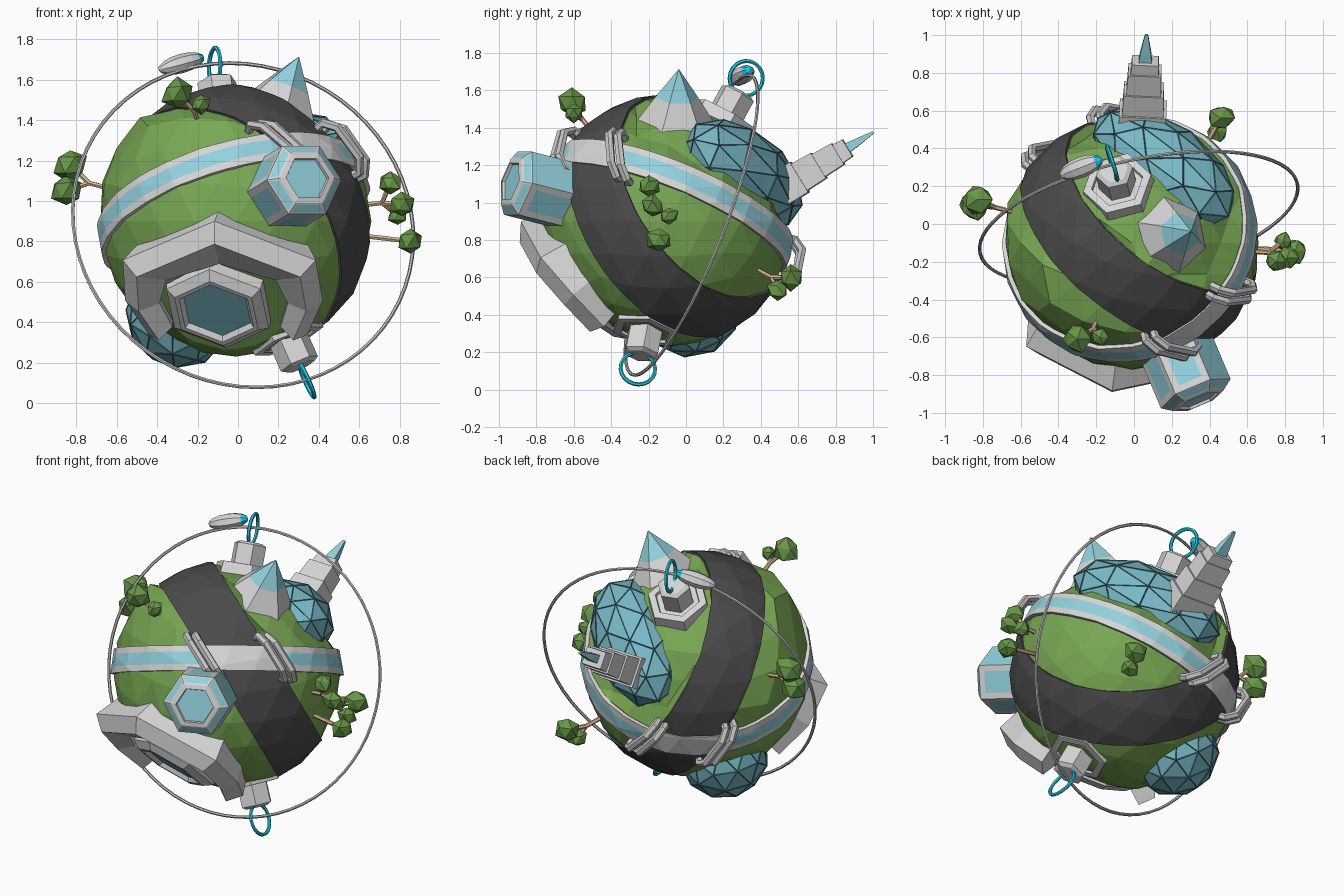
import bpy, bmesh, math, random
from mathutils import Vector as V, Matrix

if "Cube" in bpy.data.objects:
    bpy.data.objects.remove(bpy.data.objects["Cube"])

random.seed(4)
C = V((-.01, -.1, .9))           # planet centre
R = .67
NB = V((.566, .677, .47)).normalized()    # road plane normal
NS = V((-.256, .376, .89)).normalized()   # canal plane normal
NC = V((-.1, -.74, -.665)).normalized()   # stadium direction
B0, B1, S0 = -.06, .28, .08               # road edges, canal middle


def mat(name, *c):
    m = bpy.data.materials.new(name)
    m.diffuse_color = (*c, 1)
    m.use_nodes = True
    m.node_tree.nodes["Principled BSDF"].inputs["Base Color"].default_value = m.diffuse_color
    return m


GRASS = mat("grass green", .19, .385, .088)
LEAF = mat("leaf green", .14, .31, .065)
ROAD = mat("dark road", .07, .07, .072)
WHITE = mat("white wall", .67, .67, .67)
GREY = mat("grey metal", .58, .58, .58)
BLUE = mat("light blue glass", .29, .64, .73)
DOME = mat("dome glass", .19, .49, .57)
STRUT = mat("dome strut", .055, .16, .19)
TEAL = mat("teal ring", .015, .6, .8)
WOOD = mat("trunk tan", .7, .46, .29)


def finish(name, bm, mats):
    me = bpy.data.meshes.new(name)
    bm.to_mesh(me)
    bm.free()
    for m in mats:
        me.materials.append(m)
    ob = bpy.data.objects.new(name, me)
    bpy.context.collection.objects.link(ob)
    return ob


def frame(n, loc, up=(0, 0, 1)):
    """Matrix whose z axis is n, with y as close to up as possible."""
    n = V(n).normalized()
    x = V(up).cross(n).normalized()
    y = n.cross(x)
    return Matrix.Translation(V(loc)) @ Matrix((x, y, n)).transposed().to_4x4()


def tube(name, pts, r, m, cyclic=False):
    cu = bpy.data.curves.new(name, 'CURVE')
    cu.dimensions = '3D'
    cu.bevel_depth, cu.bevel_resolution, cu.use_fill_caps = r, 1, True
    sp = cu.splines.new('POLY')
    sp.points.add(len(pts) - 1)
    for p, q in zip(sp.points, pts):
        p.co = (*q, 1)
    sp.use_cyclic_u, sp.use_smooth = cyclic, False
    cu.materials.append(m)
    ob = bpy.data.objects.new(name, cu)
    bpy.context.collection.objects.link(ob)


def ring(name, loc, n, rad, r, m, k):
    M = frame(n, loc)
    tube(name, [M @ V((rad * math.cos(a), rad * math.sin(a), 0))
                for a in (math.tau * i / k for i in range(k))], r, m, True)


def prism(name, M, sides, prof, segs, cap, mats, rot=0, inset=()):
    """Stacked polygon rings (radius, height); segs = material per step; inset = steps given windows."""
    bm = bmesh.new()
    rings = [[bm.verts.new(M @ V((r * math.cos(a), r * math.sin(a), h)))
              for a in (math.radians(rot) + math.tau * i / sides for i in range(sides))]
             for r, h in prof]
    win = []
    for s, (a, b) in enumerate(zip(rings, rings[1:])):
        for i in range(sides):
            j = (i + 1) % sides
            f = bm.faces.new((a[i], a[j], b[j], b[i]))
            f.material_index = segs[s]
            if s in inset:
                win.append((f, inset[s]))
    bm.faces.new(rings[-1]).material_index = cap
    bm.faces.new(rings[0][::-1])
    for f, t in win:
        bmesh.ops.inset_individual(bm, faces=[f], thickness=t)
        f.material_index = 1
    return finish(name, bm, mats)


def cut(bm, n, d, **kw):
    return bmesh.ops.bisect_plane(bm, geom=bm.verts[:] + bm.edges[:] + bm.faces[:], dist=1e-5,
                                  plane_co=C + n * d, plane_no=n, **kw)


def globe(r):
    bm = bmesh.new()
    bmesh.ops.create_icosphere(bm, subdivisions=3, radius=r, matrix=Matrix.Translation(C))
    return bm


# planet: rough raised grass on one sector, a sunken sector, a flat stadium floor
bm = globe(R)
cut(bm, NS, S0 + .075)
cut(bm, NB, B0)
cut(bm, NB, B1)
for v in bm.verts:
    p = v.co - C
    if p.dot(NS) > S0 + .095 and p.dot(NB) < B0 - .02:
        v.co = C + p * random.uniform(1.01, 1.07)
    elif p.dot(NS) > S0 + .08 and p.dot(NB) > B1 + .005:
        v.co = C + p * .93
res = cut(bm, NC, .57, clear_outer=True)
rim = [e for e in res["geom_cut"] if isinstance(e, bmesh.types.BMEdge)]
bmesh.ops.holes_fill(bm, edges=rim, sides=0)
bmesh.ops.recalc_face_normals(bm, faces=bm.faces[:])
finish("planet", bm, [GRASS])

# road belt
bm = globe(R + .013)
cut(bm, NB, B0, clear_inner=True)
cut(bm, NB, B1, clear_outer=True)
ob = finish("road_belt", bm, [ROAD])
ob.modifiers.new("thick", 'SOLIDIFY').thickness = .05

# canal: white banks, blue middle, white bridge over the road
bm = globe(R + .022)
cut(bm, NS, S0 - .075, clear_inner=True)
cut(bm, NS, S0 + .075, clear_outer=True)
for n, d in ((NS, S0 - .037), (NS, S0 + .037), (NB, B0), (NB, B1)):
    cut(bm, n, d)
for f in bm.faces:
    p = f.calc_center_median() - C
    f.material_index = int(abs(p.dot(NS) - S0) < .037 and not B0 < p.dot(NB) < B1)
ob = finish("canal", bm, [WHITE, BLUE])
ob.modifiers.new("thick", 'SOLIDIFY').thickness = .05


# bridge arches at the four road and canal edges
def crossing(db, ds, sign, r):
    k = NB.dot(NS)
    a, b = (db - k * ds) / (1 - k * k), (ds - k * db) / (1 - k * k)
    p = NB * a + NS * b
    p += NB.cross(NS).normalized() * sign * math.sqrt(R * R - p.length_squared)
    return C + p.normalized() * r


for sign in (1, -1):
    for db in (B0, B1):
        for k in (-.021, .021):
            tube("bridge_arch", [crossing(db + k, S0 + o, sign, r) for o, r in
                 ((-.125, .65), (-.12, .71), (-.07, .75), (.07, .75), (.12, .71), (.125, .65))],
                 .024, GREY)


# geodesic domes
def dome(name, n, r, size, up):
    M = frame(n, C + V(n).normalized() * r, up) @ Matrix.Diagonal((*size, 1))
    bm = bmesh.new()
    bmesh.ops.create_icosphere(bm, subdivisions=2, radius=1, matrix=M)
    fs = bm.faces[:]
    bmesh.ops.inset_individual(bm, faces=fs, thickness=.007, depth=-.004)
    for f in bm.faces:
        f.material_index = 1
    for f in fs:
        f.material_index = 0
    finish(name, bm, [DOME, STRUT])


dome("long_dome", (.33, .8, .5), .5, (.26, .475, .235), (-.75, .5, -.43))
dome("round_dome", (-.5, .22, -.83), .56, (.27, .27, .26), (0, 1, 0))

# stepped tower with spire
q = math.sqrt(.5)
T = frame((.04, .85, .52), (.045, .55, 1.1)) @ Matrix.Diagonal((1, .75, 1, 1))
prism("tower", T, 4,
      [(.25 * q, -.05), (.25 * q, .07), (.22 * q, .07), (.21 * q, .19), (.185 * q, .19),
       (.175 * q, .31), (.15 * q, .31), (.14 * q, .37)], [0] * 7, 0, [WHITE], 45)
prism("tower_spire", T, 4, [(.05, .36), (.04, .42), (.012, .53)], [0, 0], 0, [BLUE], 45)

# pyramid with glass tip
prism("pyramid", frame((.356, .07, .93), C), 6,
      [(.26, .5), (.115, .715), (.002, .872)], [0, 1], 1, [WHITE, BLUE], 0)

# launch pads with ring gates
for n, ax, rr in (((-.12, .48, .87), (.95, .3, -.04), .88), ((.4, -.18, -.9), (.9, .1, .4), .875)):
    M = frame(n, C)
    prism("launch_pad", M, 6, [(.2, .54), (.185, .66), (.14, .663), (.135, .645)], [0] * 3, 0, [WHITE])
    prism("launch_tower", M, 6, [(.1, .6), (.1, .785), (.075, .8)], [0, 0], 0, [WHITE])
    ring("ring_gate", C + V(n).normalized() * rr, ax, .093, .011, TEAL, 20)

# hexagonal glazed building
prism("hex_building", frame((.38, -.9, .23), C), 6,
      [(.2, .55), (.2, .89), (.145, .93), (.115, .935), (.11, .92)],
      [0, 0, 0, 0], 1, [WHITE, BLUE], 0, {0: .05, 1: .015})

# stadium: open polygonal ridge and inner hall
M = frame(NC, C)
bm = bmesh.new()
secs = []
for deg, s in ((-30, .87), (0, .94), (29, 1.05), (90, 1), (151, 1.05), (180, .94), (210, .87)):
    a = math.radians(deg)
    inner = .26 + .06 * abs(math.cos(a))
    secs.append([bm.verts.new(M @ V((r * math.cos(a), r * math.sin(a), h))) for r, h in
                 ((.46 * s, .43), (.525 * s, .59), (.445 * s, .67), (inner, .61), (inner, .5))])
for s, t in zip(secs, secs[1:]):
    for i in range(5):
        bm.faces.new((s[i], t[i], t[(i + 1) % 5], s[(i + 1) % 5]))
bm.faces.new(secs[0])
bm.faces.new(secs[-1][::-1])
bmesh.ops.recalc_face_normals(bm, faces=bm.faces[:])
finish("stadium_ridge", bm, [WHITE])
prism("stadium_hall", frame((-.15, -.69, -.71), C), 6,
      [(.285, .5), (.275, .61), (.225, .645), (.2, .645), (.18, .62)],
      [0, 0, 0, 0], 1, [WHITE, DOME], 30)

# orbit trail and small ship
ring("orbit_trail", (.025, .03, .88), (-.2, .91, -.36), .86, .0095, GREY, 64)
bm = bmesh.new()
M = frame((.9, .35, .25), (-.28, .3, 1.68)) @ Matrix.Diagonal((.055, .048, .125, 1))
bmesh.ops.create_uvsphere(bm, u_segments=8, v_segments=8, radius=1)
for f in bm.faces:
    f.material_index = int(f.calc_center_median().z > .55)
bm.transform(M)
finish("ship", bm, [WHITE, TEAL])

# trees: blobs of leaves on a bent trunk
trees = [[(-.3, -.61, 1.53, .07), (-.18, -.6, 1.48, .045)],
         [(-.83, .13, 1.18, .075), (-.85, .1, 1.05, .075)],
         [(.755, -.2, 1.09, .055), (.81, -.18, .98, .055), (.79, -.09, .93, .045)],
         [(.855, -.14, .8, .065)],
         [(.46, .56, .6, .065), (.44, .49, .53, .055)]]
for tree in trees:
    mid = sum((V(t[:3]) for t in tree), V()) / len(tree)
    root = C + (mid - C).normalized() * .64
    fork = root.lerp(mid, .55)
    for x, y, z, r in tree:
        tube("tree_trunk", [root, fork, V((x, y, z))], .013, WOOD)
        bm = bmesh.new()
        bmesh.ops.create_icosphere(bm, subdivisions=1, radius=r * 1.08)
        for v in bm.verts:
            v.co *= random.uniform(.85, 1.2)
        bm.transform(Matrix.Translation((x, y, z)))
        finish("tree_leaves", bm, [LEAF])
